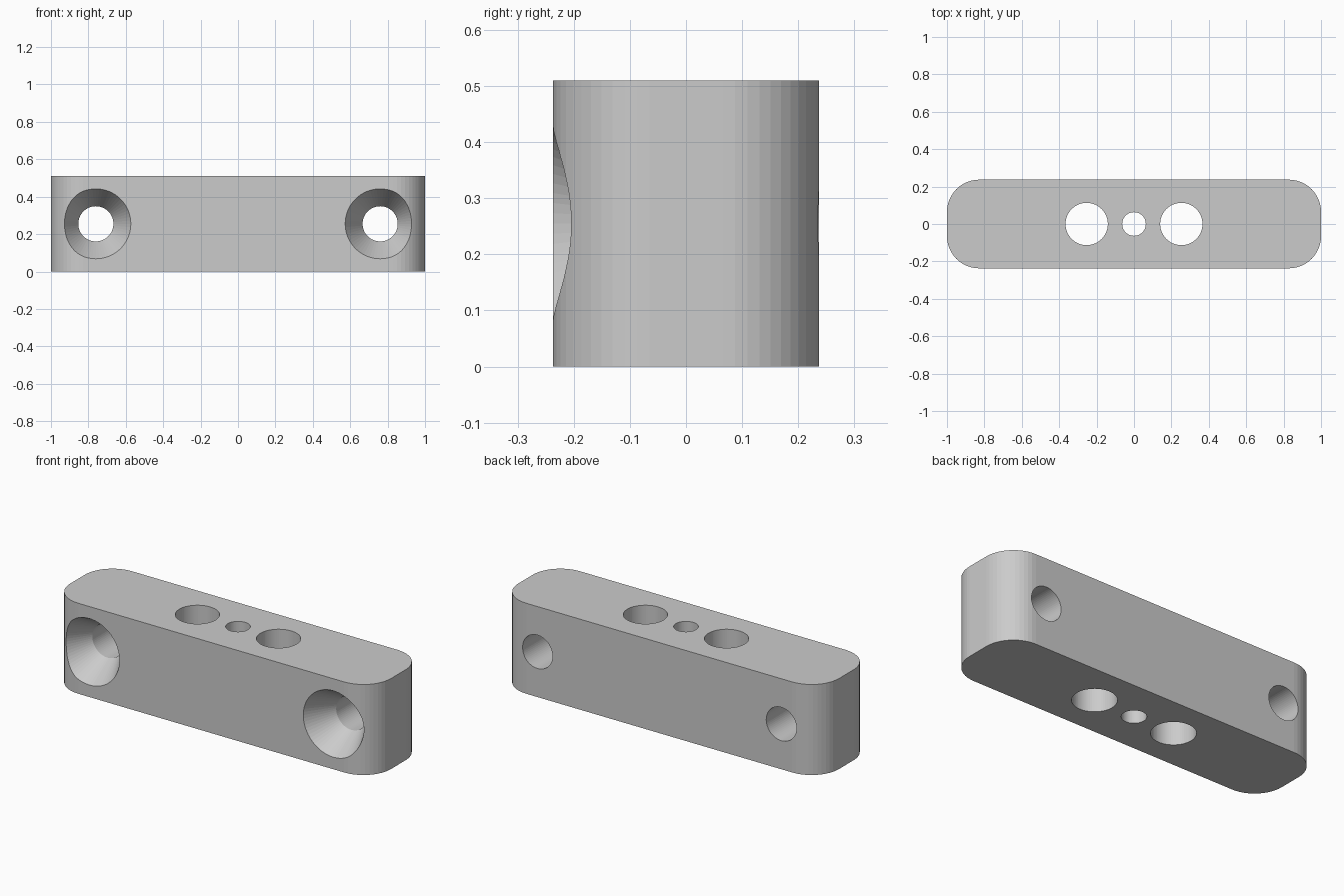
import bpy
import bmesh
from math import cos, sin, pi, radians
from mathutils import Matrix, Vector

cube = bpy.data.objects.get("Cube")
if cube:
    bpy.data.objects.remove(cube, do_unlink=True)

HALF_X, HALF_Y, HEIGHT, CORNER = 1.0, 0.237, 0.51, 0.172
MID_Z = HEIGHT / 2

grey = bpy.data.materials.new("plain_grey")
grey.use_nodes = True
colour = (0.6, 0.6, 0.6, 1)
grey.diffuse_color = colour
grey.node_tree.nodes["Principled BSDF"].inputs["Base Color"].default_value = colour


def add_object(name, bm):
    bmesh.ops.recalc_face_normals(bm, faces=bm.faces)
    mesh = bpy.data.meshes.new(name)
    bm.to_mesh(mesh)
    bm.free()
    obj = bpy.data.objects.new(name, mesh)
    bpy.context.collection.objects.link(obj)
    mesh.materials.append(grey)
    return obj


def turned_cutter(name, profile, matrix, segments=64):
    """Solid of revolution from (radius, height) pairs along its own z axis."""
    bm = bmesh.new()
    rings = [[bm.verts.new((r * cos(2 * pi * i / segments), r * sin(2 * pi * i / segments), h))
              for i in range(segments)] for r, h in profile]
    for low, high in zip(rings, rings[1:]):
        for i in range(segments):
            j = (i + 1) % segments
            bm.faces.new((low[i], low[j], high[j], high[i]))
    bm.faces.new(rings[0])
    bm.faces.new(rings[-1])
    bm.transform(matrix)
    obj = add_object(name, bm)
    obj.hide_render = True
    return obj


# Block: rounded rectangle extruded upwards
bm = bmesh.new()
steps = 12
outline = []
for quarter, (sx, sy) in enumerate([(1, 1), (-1, 1), (-1, -1), (1, -1)]):
    for i in range(steps + 1):
        a = pi / 2 * (quarter + i / steps)
        outline.append(bm.verts.new((sx * (HALF_X - CORNER) + CORNER * cos(a),
                                     sy * (HALF_Y - CORNER) + CORNER * sin(a), 0)))
base = bm.faces.new(outline)
top = bmesh.ops.extrude_face_region(bm, geom=[base])["geom"]
bmesh.ops.translate(bm, vec=(0, 0, HEIGHT),
                    verts=[v for v in top if isinstance(v, bmesh.types.BMVert)])
block = add_object("mounting_block", bm)

# Vertical through holes
cutters = []
for name, x, r in [("left_hole", 0.253, 0.113), ("centre_hole", 0, 0.063),
                   ("right_hole", -0.253, 0.113)]:
    cutters.append(turned_cutter(name + "_cutter", [(r, -0.1), (r, HEIGHT + 0.1)],
                                 Matrix.Translation((x, 0, 0))))

# Countersunk screw holes, running front to back
BORE, SINK, DEPTH = 0.094, 0.187, 0.16
flare = (SINK - BORE) / DEPTH
screw_profile = [(SINK + flare * 0.05, -0.05), (BORE, DEPTH), (BORE, 2 * HALF_Y + 0.1)]
for name, x in [("left", 0.76), ("right", -0.76)]:
    place = Matrix.Translation(Vector((x, -HALF_Y, MID_Z))) @ Matrix.Rotation(radians(-90), 4, "X")
    cutters.append(turned_cutter(name + "_screw_cutter", screw_profile, place))

# Cut all holes, then discard the cutters
for cutter in cutters:
    mod = block.modifiers.new(cutter.name, "BOOLEAN")
    mod.operation = "DIFFERENCE"
    mod.solver = "EXACT"
    mod.object = cutter
bpy.context.view_layer.objects.active = block
block.select_set(True)
for mod in list(block.modifiers):
    bpy.ops.object.modifier_apply(modifier=mod.name)
for cutter in cutters:
    bpy.data.objects.remove(cutter, do_unlink=True)
